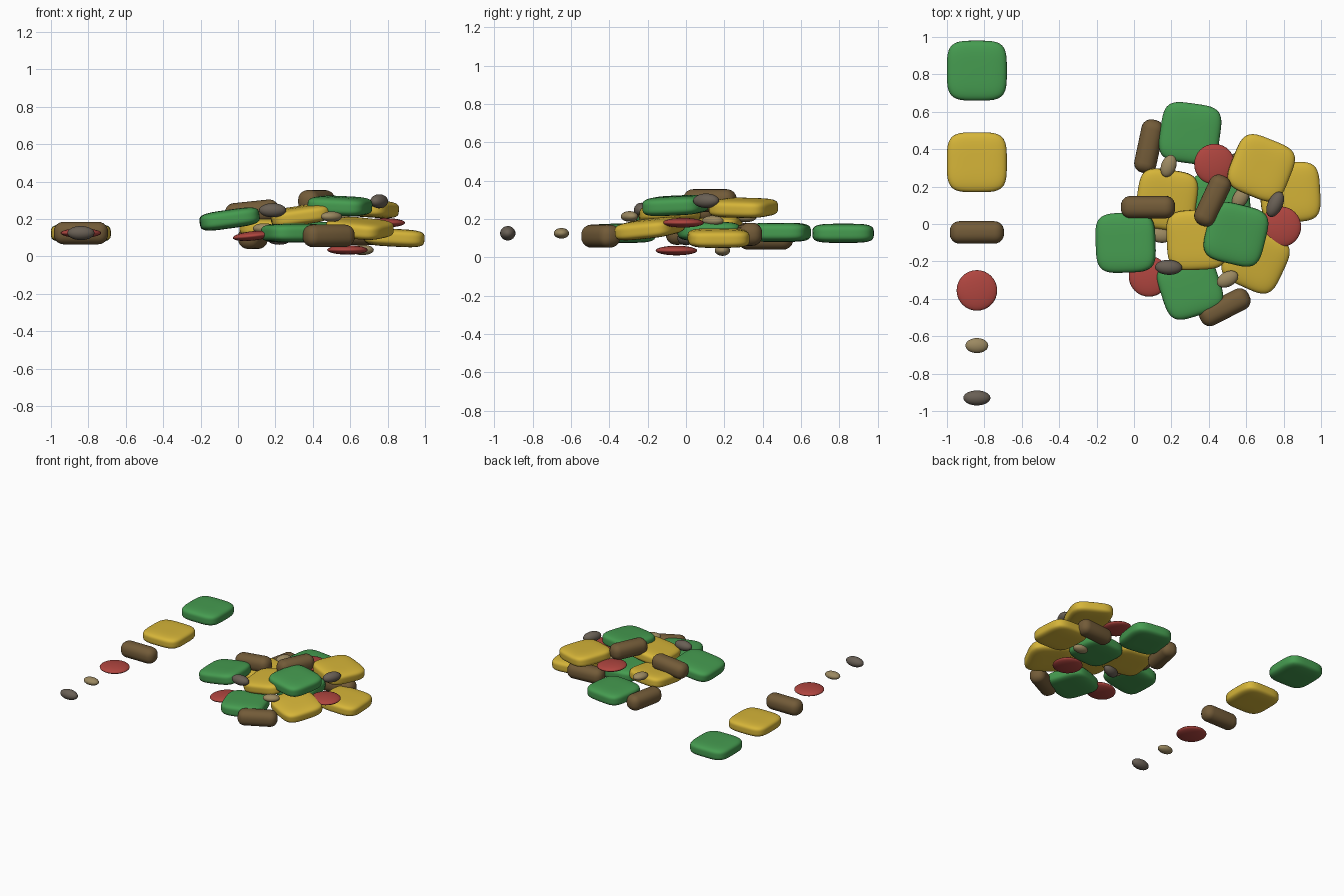
import bpy, bmesh
from math import radians
from mathutils import Matrix

if "Cube" in bpy.data.objects:
    bpy.data.objects.remove(bpy.data.objects["Cube"])


def material(name, color):
    m = bpy.data.materials.new(name)
    m.diffuse_color = (*color, 1)
    m.use_nodes = True
    m.node_tree.nodes["Principled BSDF"].inputs["Base Color"].default_value = m.diffuse_color
    return m


def finish(bm, name, mat, size):
    bmesh.ops.scale(bm, vec=size, verts=bm.verts)
    me = bpy.data.meshes.new(name)
    bm.to_mesh(me)
    bm.free()
    me.materials.append(mat)
    for p in me.polygons:
        p.use_smooth = True
    return me


def pillow(name, mat, size, n=4.0):
    # cube puffed into a rounded cushion
    bm = bmesh.new()
    bmesh.ops.create_cube(bm, size=2)
    bmesh.ops.subdivide_edges(bm, edges=bm.edges[:], cuts=13, use_grid_fill=True)
    for v in bm.verts:
        v.co /= sum(abs(c) ** n for c in v.co) ** (1 / n)
    return finish(bm, name, mat, [s / 2 for s in size])


def pebble(name, mat, size):
    bm = bmesh.new()
    bmesh.ops.create_uvsphere(bm, u_segments=32, v_segments=16, radius=0.5)
    return finish(bm, name, mat, size)


def bar(name, mat, size, radius):
    # box with fully rounded edges
    bm = bmesh.new()
    bmesh.ops.create_cube(bm, size=1)
    bmesh.ops.scale(bm, vec=size, verts=bm.verts)
    bmesh.ops.bevel(bm, geom=bm.edges[:], offset=radius, segments=6,
                    profile=0.5, affect='EDGES')
    return finish(bm, name, mat, (1, 1, 1))


def place(mesh, sample_y, items):
    # one sample in the left row, then the copies in the pile
    rows = [(-0.84, sample_y, 0.125, 0)] + items
    for i, row in enumerate(rows):
        x, y, z, spin, tx, ty = (*row, 0, 0)[:6]
        name = mesh.name + ("_sample" if i == 0 else f"_{i}")
        ob = bpy.data.objects.new(name, mesh)
        bpy.context.collection.objects.link(ob)
        ob.matrix_world = (Matrix.Translation((x, y, z))
                           @ Matrix.Rotation(radians(tx), 4, 'X')
                           @ Matrix.Rotation(radians(ty), 4, 'Y')
                           @ Matrix.Rotation(radians(spin), 4, 'Z'))


green = material("green", (0.06, 0.33, 0.08))
yellow = material("yellow", (0.67, 0.46, 0.04))
brown = material("brown", (0.17, 0.105, 0.04))
red = material("red", (0.43, 0.06, 0.05))
tan = material("tan", (0.33, 0.25, 0.12))
grey = material("warm_grey", (0.14, 0.115, 0.09))

# green cushions: x, y, z, spin, tilt x, tilt y
place(pillow("green_cushion", green, (0.32, 0.32, 0.1)), 0.82, [
    (0.30, 0.485, 0.13, -8), (-0.045, -0.10, 0.20, 2, 0, -8),
    (0.545, -0.055, 0.27, -14, 3, 2), (0.30, -0.335, 0.125, 18),
    (0.46, 0.12, 0.135, 5)])

# yellow cushions
place(pillow("yellow_cushion", yellow, (0.32, 0.32, 0.095)), 0.33, [
    (0.68, 0.30, 0.258, -22, 0, 4), (0.835, 0.17, 0.10, 3, 0, 3),
    (0.65, -0.19, 0.15, -25, 7, 3), (0.335, -0.085, 0.22, 3, 3, -8),
    (0.175, 0.13, 0.16, -8, 4, 0)])

# brown bars
place(bar("brown_bar", brown, (0.29, 0.12, 0.12), 0.052), -0.045, [
    (0.08, 0.415, 0.10, 78), (0.075, 0.09, 0.235, 0, 0, -6),
    (0.42, 0.125, 0.295, 65), (0.485, -0.445, 0.11, 27),
    (0.65, 0.33, 0.12, 5)])

# red discs
place(pebble("red_disc", red, (0.217, 0.217, 0.05)), -0.355, [
    (0.43, 0.32, 0.235, 0, 0, 3), (0.08, -0.28, 0.11, 0, 0, -6),
    (0.785, -0.015, 0.18, 0), (0.585, -0.05, 0.035, 0)])

# tan pebbles
place(pebble("tan_pebble", tan, (0.122, 0.08, 0.055)), -0.65, [
    (0.185, 0.31, 0.21, 70), (0.50, -0.295, 0.213, 28),
    (0.57, 0.14, 0.19, 60), (0.14, -0.06, 0.15, -10),
    (0.665, 0.19, 0.035, 0)])

# grey pebbles
place(pebble("grey_pebble", grey, (0.145, 0.08, 0.075)), -0.93, [
    (0.185, -0.232, 0.247, -2), (0.755, 0.105, 0.295, 65),
    (0.22, 0.0, 0.10, 20)])
